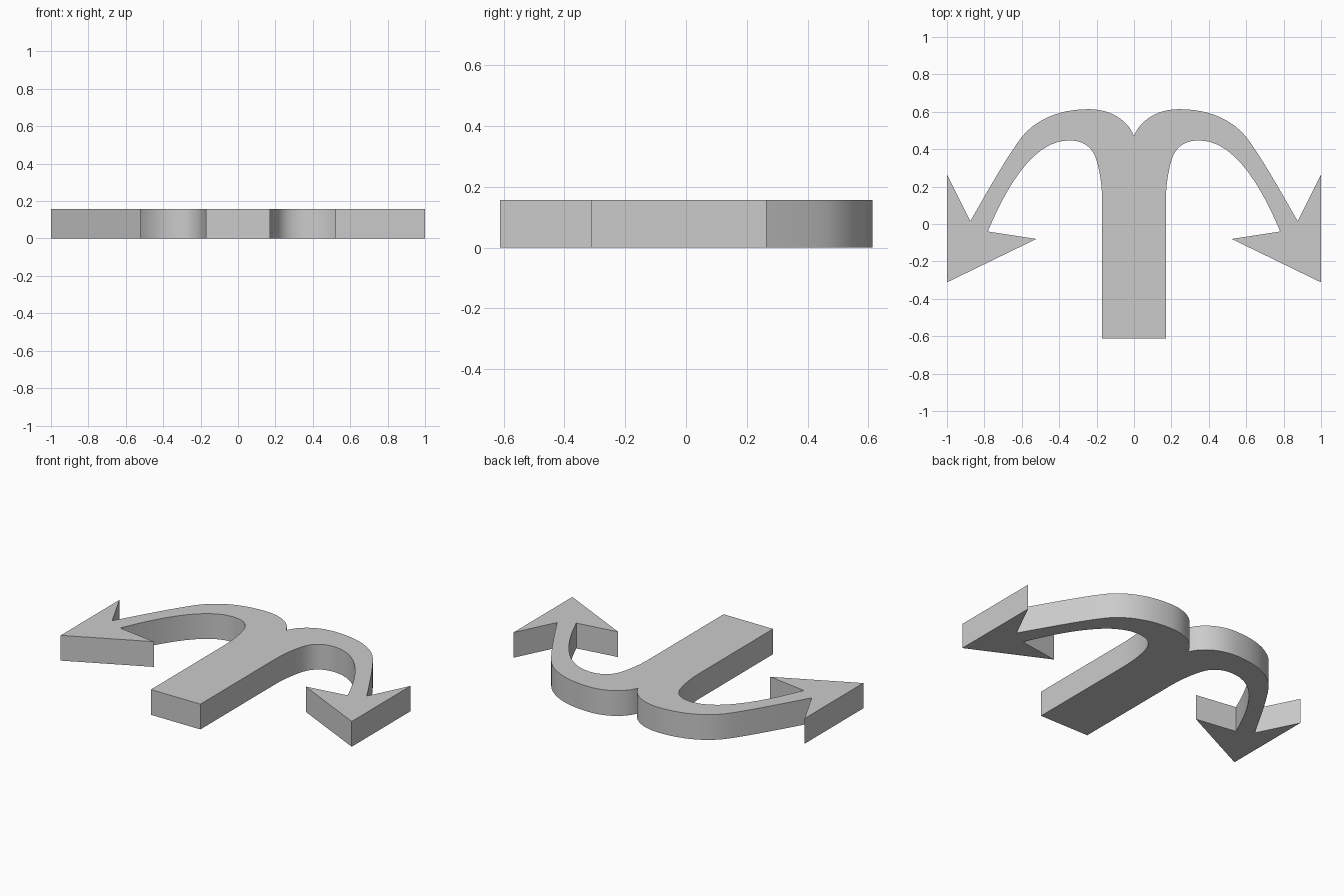
import bpy, bmesh, math
from mathutils import Vector
from mathutils.geometry import interpolate_bezier

if "Cube" in bpy.data.objects:
    bpy.data.objects.remove(bpy.data.objects["Cube"])

THICK = 0.157

def curve(a, b, c, d, n=12):
    """Bezier points from a to d, leaving out the last one."""
    return [p.to_2d() for p in interpolate_bezier(*[Vector((*q, 0)) for q in (a, b, c, d)], n + 1)[:-1]]

# Right half of the outline, from the top notch round to the stem foot
half = []
half += curve((0, .47), (.03, .55), (.12, .614), (.24, .614))        # outer arch
half += curve((.24, .614), (.42, .614), (.535, .545), (.6, .465))
half += curve((.6, .465), (.67, .375), (.77, .2), (.875, .015))
half += [Vector(p) for p in ((.875, .015), (1, .265), (1, -.312), (.522, -.08))]  # arrowhead
half += curve((.782, -.04), (.71, .13), (.56, .447), (.35, .447))    # inner arch
half += curve((.35, .447), (.27, .447), (.22, .41), (.2, .34))
half += curve((.2, .34), (.18, .27), (.17, .2), (.17, .1))
half += [Vector((.17, .1)), Vector((.17, -.612))]                    # stem

# Mirror the half to close the outline
outline = half + [Vector((-p.x, p.y)) for p in reversed(half[1:])]

# Extrude the outline into a slab
bm = bmesh.new()
face = bm.faces.new([bm.verts.new((p.x, p.y, 0)) for p in outline])
ext = bmesh.ops.extrude_face_region(bm, geom=[face], use_keep_orig=True)
bmesh.ops.translate(bm, vec=(0, 0, THICK),
                    verts=[v for v in ext["geom"] if isinstance(v, bmesh.types.BMVert)])
bmesh.ops.recalc_face_normals(bm, faces=bm.faces)
mesh = bpy.data.meshes.new("split_arrow")
bm.to_mesh(mesh)
bm.free()
arrow = bpy.data.objects.new("split_arrow", mesh)
bpy.context.collection.objects.link(arrow)

# Smooth the arches, keep the corners sharp
bpy.context.view_layer.objects.active = arrow
arrow.select_set(True)
bpy.ops.object.shade_smooth_by_angle(angle=math.radians(30))
